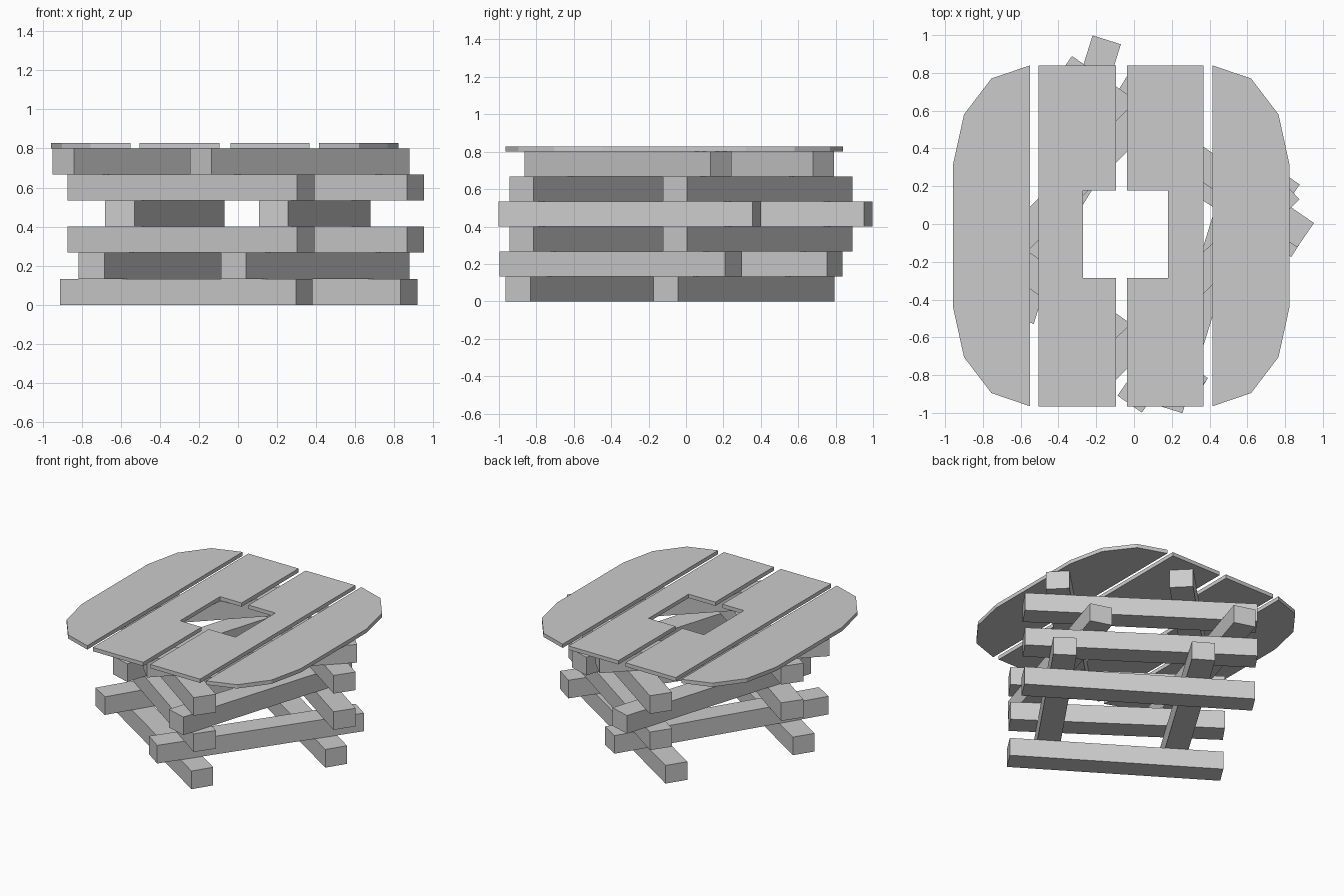
import bpy
from math import radians, cos, sin

if "Cube" in bpy.data.objects:
    bpy.data.objects.remove(bpy.data.objects["Cube"])

LAYER = 0.8 / 6
W = 0.157
MID = -0.0675


def prism(name, outline, z0, z1):
    # extrude a flat outline between two heights
    n = len(outline)
    verts = [(x, y, z) for z in (z0, z1) for x, y in outline]
    faces = [tuple(range(n))[::-1], tuple(range(n, 2 * n))]
    faces += [(i, (i + 1) % n, n + (i + 1) % n, n + i) for i in range(n)]
    me = bpy.data.meshes.new(name)
    me.from_pydata(verts, [], faces)
    ob = bpy.data.objects.new(name, me)
    bpy.context.collection.objects.link(ob)
    return ob


def beam(name, level, cx, cy, length, deg):
    a = radians(deg)
    pts = []
    for u, v in ((-1, -1), (1, -1), (1, 1), (-1, 1)):
        p, q = u * length / 2, v * W / 2
        pts.append((cx + p * cos(a) - q * sin(a), cy + p * sin(a) + q * cos(a)))
    prism(name, pts, level * LAYER, (level + 1) * LAYER)


# Crossed beams, two per layer: centre x, centre y, length, angle
layers = [
    [(-0.265, -0.512, 1.434, -32.6), (0.222, 0.309, 1.55, -32.6)],
    [(-0.343, 0.133, 1.555, 58.5), (0.395, -0.35, 1.468, 55.3)],
    [(-0.24, -0.467, 1.434, -35.2), (0.2675, 0.3825, 1.557, -34.6)],
    [(-0.375, 0.235, 1.55, 72.7), (0.3925, -0.30, 1.42, 72.7)],
    [(-0.24, -0.467, 1.434, -35.2), (0.2675, 0.3825, 1.557, -34.6)],
    [(-0.345, 0.185, 1.555, 45), (0.315, -0.31, 1.42, 44.5)],
]
for level, pair in enumerate(layers):
    for side, data in zip(("left", "right"), pair):
        beam(f"beam_{level + 1}_{side}", level, *data)

# Rounded outer planks, mirrored about the lid's middle
outer = [(-0.55, 0.84), (-0.755, 0.77), (-0.9, 0.58), (-0.957, 0.32),
         (-0.957, -0.445), (-0.9, -0.705), (-0.755, -0.895), (-0.55, -0.965)]
prism("outer_plank_left", outer, 0.8, 0.828)
prism("outer_plank_right", [(2 * MID - x, y) for x, y in outer][::-1], 0.8, 0.828)


# Inner planks, notched around the square hole
def notched(x_out, x_in, x_notch):
    return [(x_out, 0.84), (x_out, -0.965), (x_in, -0.965), (x_in, -0.287),
            (x_notch, -0.287), (x_notch, 0.177), (x_in, 0.177), (x_in, 0.84)]


prism("inner_plank_left", notched(-0.505, -0.095, -0.27), 0.8, 0.828)
prism("inner_plank_right", notched(0.367, -0.038, 0.18)[::-1], 0.8, 0.828)
